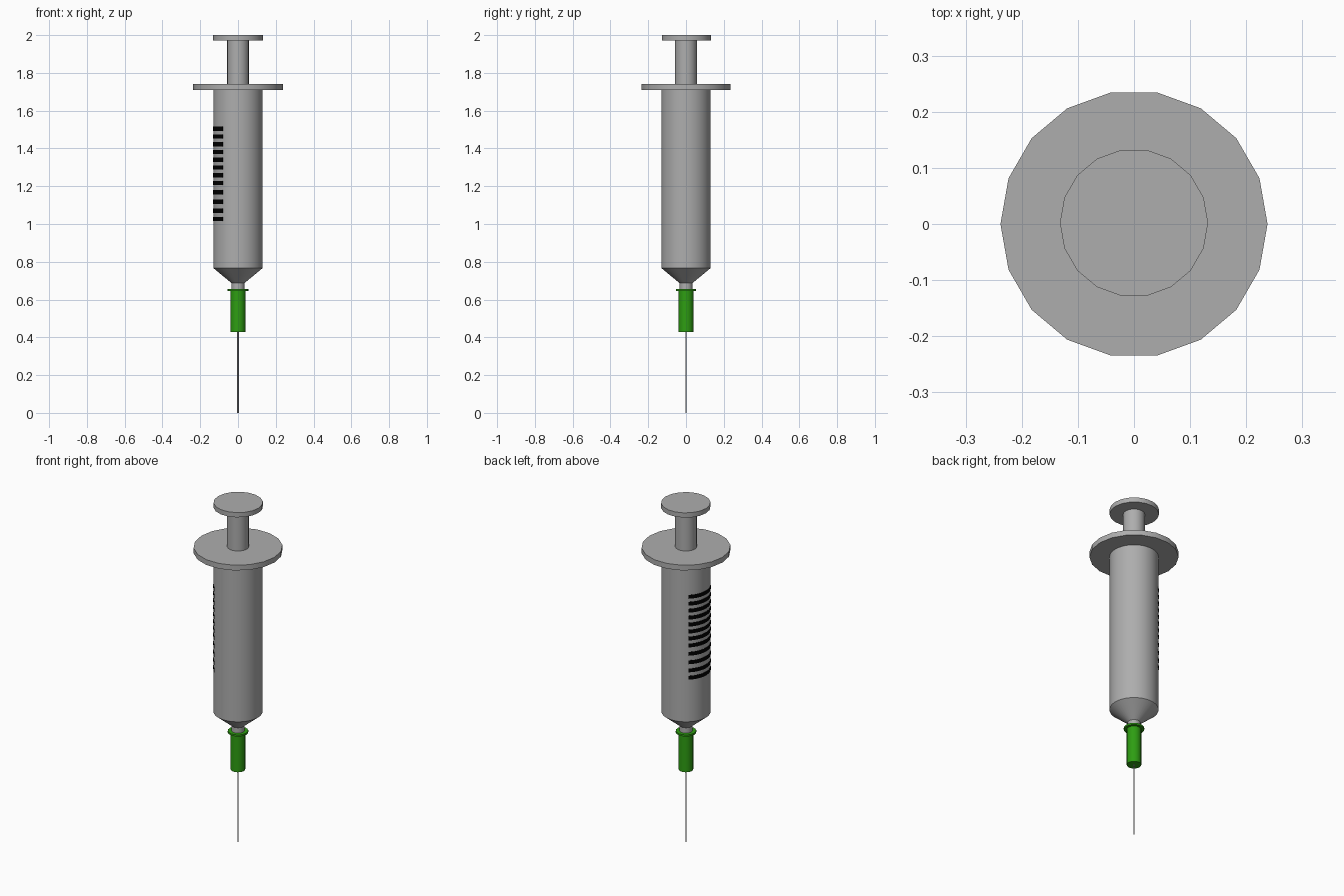
import bpy, bmesh, math

if "Cube" in bpy.data.objects:
    bpy.data.objects.remove(bpy.data.objects["Cube"])

SIDES = 18


def material(name, rgb):
    m = bpy.data.materials.new(name)
    m.diffuse_color = (*rgb, 1)
    m.use_nodes = True
    m.node_tree.nodes["Principled BSDF"].inputs["Base Color"].default_value = m.diffuse_color
    return m


def finish(bm, name, mat=None):
    bmesh.ops.recalc_face_normals(bm, faces=bm.faces)
    me = bpy.data.meshes.new(name)
    bm.to_mesh(me)
    bm.free()
    ob = bpy.data.objects.new(name, me)
    bpy.context.collection.objects.link(ob)
    if mat:
        me.materials.append(mat)
    bpy.ops.object.select_all(action='DESELECT')
    bpy.context.view_layer.objects.active = ob
    ob.select_set(True)
    bpy.ops.object.shade_smooth_by_angle(angle=math.radians(30))
    return ob


def lathe(name, profile, mat, sides=SIDES):
    """Closed solid of revolution from (radius, z) points."""
    bm = bmesh.new()
    rings = []
    for r, z in profile:
        rings.append([bm.verts.new((r * math.cos(math.tau * i / sides),
                                    r * math.sin(math.tau * i / sides), z))
                      for i in range(sides)])
    for a, b in zip(rings, rings[1:]):
        for i in range(sides):
            j = (i + 1) % sides
            bm.faces.new((a[i], a[j], b[j], b[i]))
    bm.faces.new(rings[0])
    bm.faces.new(rings[-1])
    return finish(bm, name, mat)


grey = material("grey_plastic", (0.42, 0.42, 0.42))
green = material("green_plastic", (0.027, 0.34, 0.006))
black = material("black_ink", (0.0, 0.0, 0.0))

# Needle and its green hub with a thin collar
lathe("needle", [(0.004, 0), (0.004, 0.44)], grey)
lathe("needle_hub", [(0.039, 0.427), (0.039, 0.645), (0.055, 0.645), (0.055, 0.655),
                     (0.036, 0.655)], green)

# Barrel with conical shoulder and neck
lathe("barrel", [(0.034, 0.65), (0.034, 0.687), (0.131, 0.767), (0.131, 1.72)], grey, 36)
lathe("finger_flange", [(0.238, 1.709), (0.238, 1.74)], grey)

# Plunger
lathe("plunger_rod", [(0.058, 1.73), (0.058, 1.98)], grey)
thumb = lathe("thumb_disc", [(0.132, 1.972), (0.132, 2.0)], grey)
thumb.location.y = 0.002

# Graduation marks wrapped round the left side of the barrel
bm = bmesh.new()
heights = [1.504 - 0.041 * i for i in range(8)] + [1.168, 1.118, 1.070, 1.027]
steps = 10
for z in heights:
    cols = []
    for i in range(steps + 1):
        a = math.radians(131 + 101 * i / steps)
        cols.append([bm.verts.new((r * math.cos(a), r * math.sin(a), z + h))
                     for r, h in ((0.127, -0.011), (0.1325, -0.011),
                                  (0.1325, 0.011), (0.127, 0.011))])
    for a, b in zip(cols, cols[1:]):
        for k in range(4):
            n = (k + 1) % 4
            bm.faces.new((a[k], a[n], b[n], b[k]))
    bm.faces.new(cols[0])
    bm.faces.new(cols[-1])
finish(bm, "graduation_marks", black)
